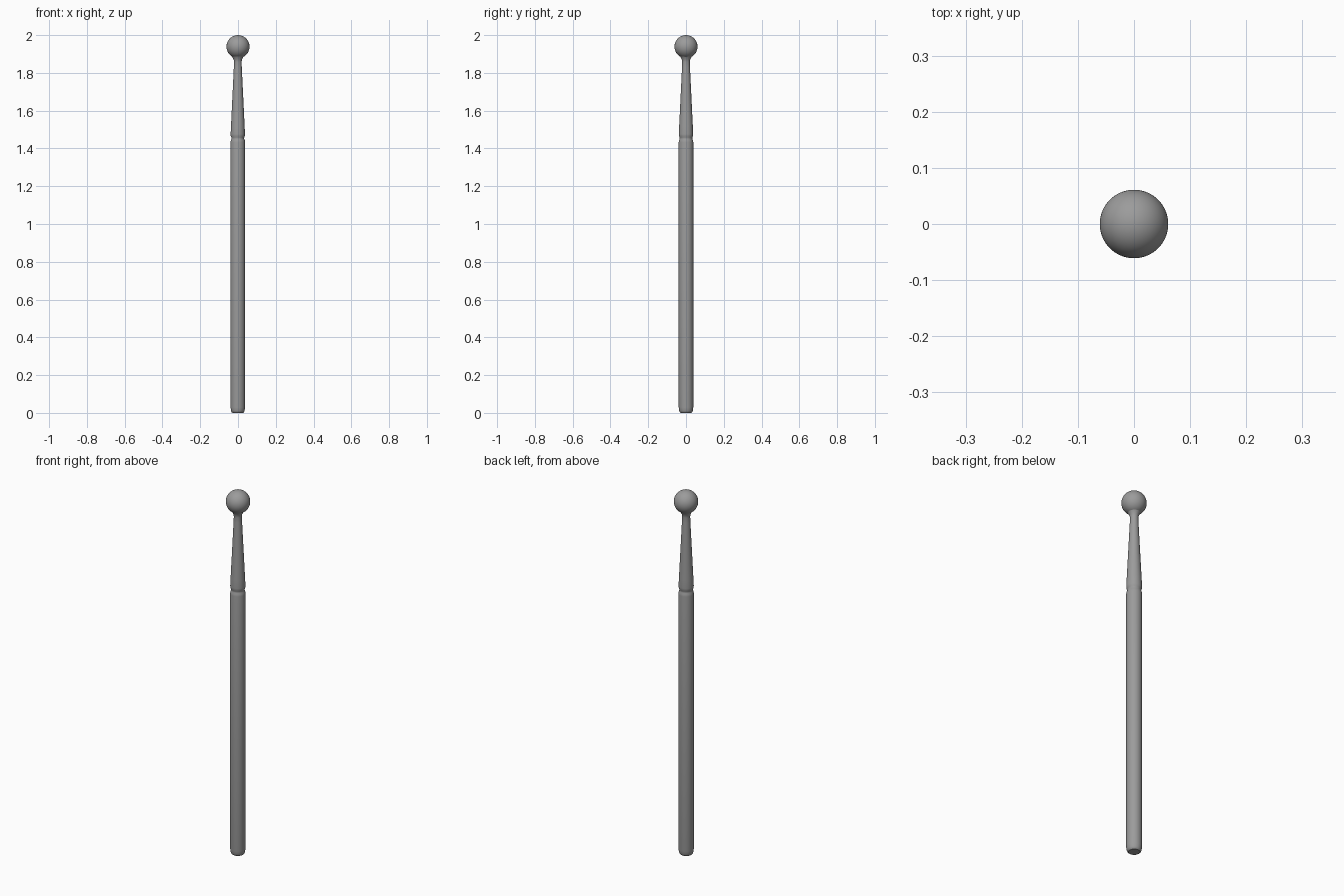
import bpy, bmesh, math

if "Cube" in bpy.data.objects:
    bpy.data.objects.remove(bpy.data.objects["Cube"])

steel = bpy.data.materials.new("dark_grey")
steel.diffuse_color = (0.33, 0.33, 0.33, 1)
steel.use_nodes = True
steel.node_tree.nodes["Principled BSDF"].inputs["Base Color"].default_value = steel.diffuse_color


def finish(obj):
    """Smooth shading and the shared grey material."""
    bpy.ops.object.select_all(action='DESELECT')
    obj.select_set(True)
    bpy.context.view_layer.objects.active = obj
    bpy.ops.object.shade_smooth_by_angle(angle=math.radians(35))
    obj.data.materials.append(steel)


def lathe(name, profile, steps=64):
    """Spin an (r, z) profile around the z axis."""
    bm = bmesh.new()
    verts = [bm.verts.new((r, 0, z)) for r, z in profile]
    edges = [bm.edges.new(pair) for pair in zip(verts, verts[1:])]
    bmesh.ops.spin(bm, geom=verts + edges, axis=(0, 0, 1), cent=(0, 0, 0),
                   angle=math.tau, steps=steps, use_duplicate=False)
    bmesh.ops.remove_doubles(bm, verts=bm.verts, dist=1e-5)
    bmesh.ops.recalc_face_normals(bm, faces=bm.faces)
    mesh = bpy.data.meshes.new(name)
    bm.to_mesh(mesh)
    bm.free()
    obj = bpy.data.objects.new(name, mesh)
    bpy.context.collection.objects.link(obj)
    finish(obj)
    return obj


# Straight shank, rounded foot, shallow groove, tapered neck flaring under the ball
shank = lathe("shank_and_neck", [
    (0, 0), (0.028, 0), (0.033, 0.004), (0.036, 0.012), (0.0385, 0.030),
    (0.0385, 1.432), (0.037, 1.443), (0.034, 1.450),
    (0.0335, 1.454), (0.0345, 1.459), (0.0375, 1.467), (0.038, 1.476),
    (0.036, 1.52), (0.021, 1.83), (0.020, 1.858),
    (0.022, 1.870), (0.027, 1.880), (0.031, 1.887), (0, 1.90)])
shank.location.x = -0.001

# Ball head
bpy.ops.mesh.primitive_uv_sphere_add(segments=64, ring_count=32, radius=0.061,
                                     location=(0, 0, 1.939))
ball = bpy.context.object
ball.name = "ball_head"
finish(ball)
